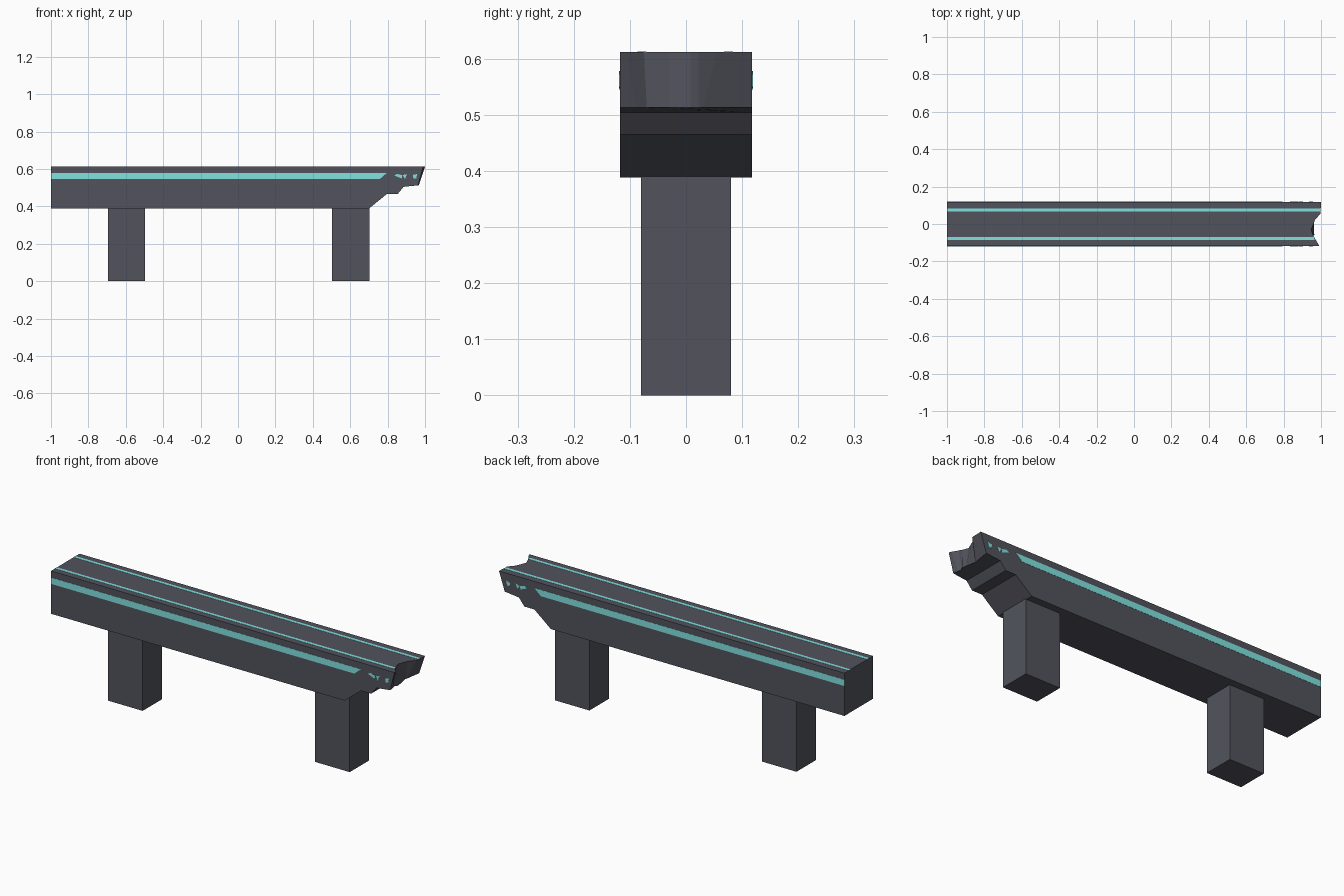
import bpy, bmesh

if "Cube" in bpy.data.objects:
    bpy.data.objects.remove(bpy.data.objects["Cube"])

TOP, W = 0.612, 0.118


def material(name, rgb):
    m = bpy.data.materials.new(name)
    m.diffuse_color = (*rgb, 1)
    m.use_nodes = True
    m.node_tree.nodes["Principled BSDF"].inputs["Base Color"].default_value = m.diffuse_color
    return m


DARK = material("dark_stone", (0.085, 0.088, 0.108))
CYAN = material("cyan_inlay", (0.22, 0.76, 0.74))


def finish(name, bm, mat):
    bmesh.ops.recalc_face_normals(bm, faces=bm.faces)
    me = bpy.data.meshes.new(name)
    bm.to_mesh(me)
    bm.free()
    me.materials.append(mat)
    ob = bpy.data.objects.new(name, me)
    bpy.context.collection.objects.link(ob)
    return ob


def prism(name, pts, y0, y1, mat):
    """Extrude an x-z outline from y0 to y1."""
    bm = bmesh.new()
    a = [bm.verts.new((x, y0, z)) for x, z in pts]
    b = [bm.verts.new((x, y1, z)) for x, z in pts]
    bm.faces.new(a)
    bm.faces.new(b[::-1])
    for i in range(len(pts)):
        j = (i + 1) % len(pts)
        bm.faces.new((a[i], a[j], b[j], b[i]))
    return finish(name, bm, mat)


def rect(x0, x1, z0, z1):
    return [(x0, z0), (x1, z0), (x1, z1), (x0, z1)]


# Beam: stepped, broken underside and a jagged end face
under = [(-1, TOP), (-1, 0.388), (0.70, 0.388), (0.795, 0.465),
         (0.853, 0.465), (0.885, 0.504)]
# jagged end: (top y, top x, bottom y, bottom x)
jag = [(-W, 0.990, -W, 0.963), (-0.105, 0.984, -0.09, 0.960),
       (-0.075, 0.966, -0.07, 0.955), (-0.058, 0.957, -0.058, 0.964),
       (-0.03, 0.947, -0.03, 0.962), (0.008, 0.963, 0.008, 0.955),
       (0.022, 0.968, 0.022, 0.951), (0.055, 0.997, 0.03, 0.953),
       (W, 1.0, W, 0.967)]
bm = bmesh.new()
front = [bm.verts.new((x, -W, z)) for x, z in under]
back = [bm.verts.new((x, W, z)) for x, z in under]
tops = [bm.verts.new((x, y, TOP)) for y, x, _, _ in jag]
bots = [bm.verts.new((x, y, 0.513)) for _, _, y, x in jag]
for i in range(len(under) - 1):
    bm.faces.new((front[i], front[i + 1], back[i + 1], back[i]))
for i in range(len(jag) - 1):
    bm.faces.new((bots[i], bots[i + 1], tops[i + 1], tops[i]))
bm.faces.new(front + [bots[0], tops[0]])
bm.faces.new(back + [bots[-1], tops[-1]])
bm.faces.new([front[0]] + tops + [back[0]])
bm.faces.new([front[-1]] + bots + [back[-1]])
finish("beam", bm, DARK)

# Legs
for side, cx in (("left", -0.596), ("right", 0.603)):
    prism(side + "_leg", rect(cx - 0.1, cx + 0.1, 0, 0.395), -0.08, 0.08, DARK)

# Top stripes
for name, y, end in (("front_top_stripe", -0.078, 0.964),
                     ("back_top_stripe", 0.076, 0.996)):
    prism(name, rect(-1, end, TOP - 0.001, TOP + 0.001), y - 0.008, y + 0.008, CYAN)

# Side stripes with broken fragments near the jagged end
pieces = {
    "side_stripe": [(-1, 0.545), (0.757, 0.545), (0.795, 0.578), (-1, 0.578)],
    "stripe_chip_a": [(0.835, 0.565), (0.85, 0.573), (0.878, 0.567), (0.875, 0.549)],
    "stripe_chip_b": [(0.88, 0.567), (0.903, 0.572), (0.893, 0.545)],
    "stripe_chip_c": [(0.935, 0.568), (0.958, 0.573), (0.953, 0.55), (0.938, 0.548)],
}
for side, s in (("front", -1), ("back", 1)):
    for name, pts in pieces.items():
        prism(side + "_" + name, pts, s * (W - 0.001), s * (W + 0.001), CYAN)
